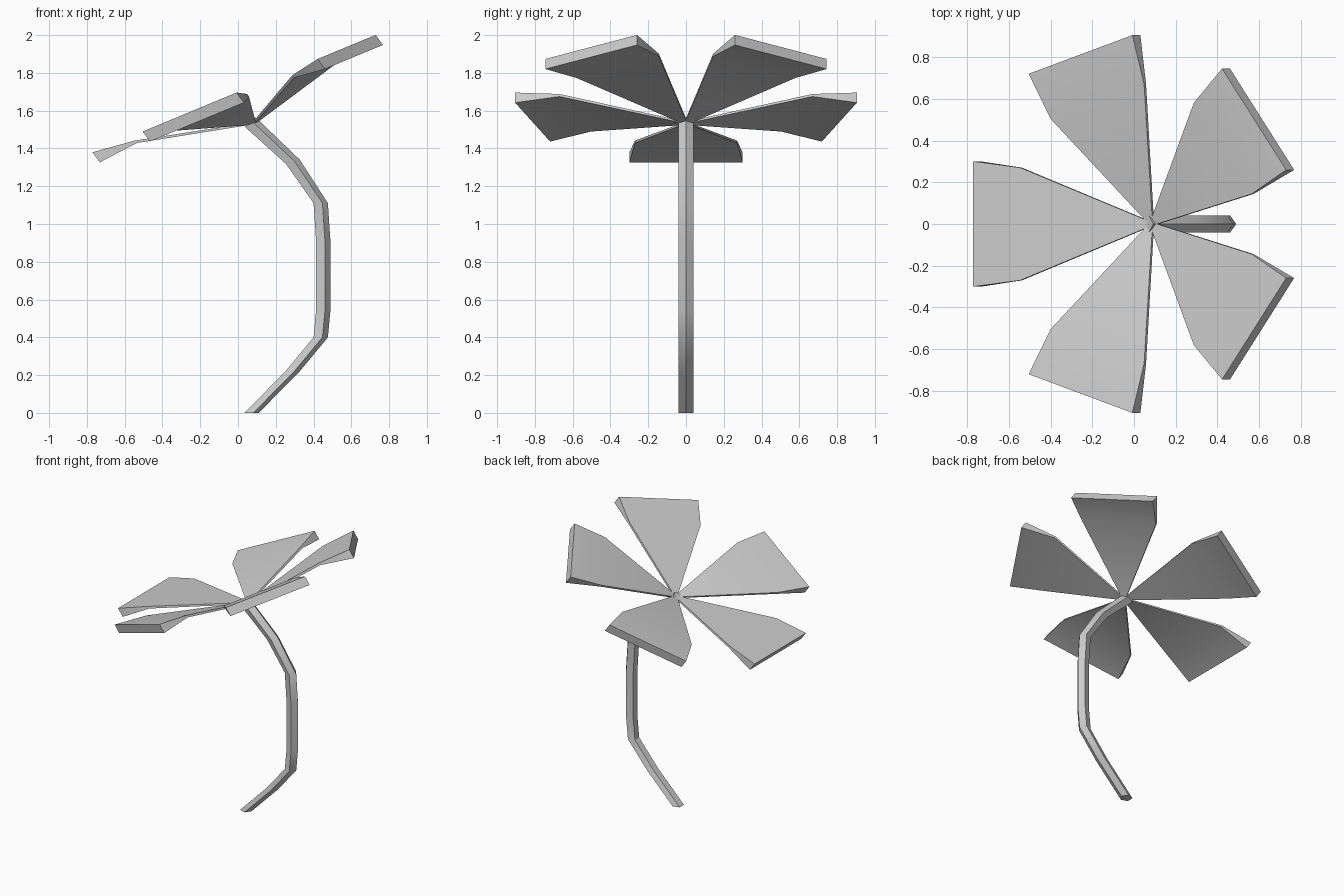
import bpy, bmesh
from math import sin, cos, pi, radians
from mathutils import Vector

if "Cube" in bpy.data.objects:
    bpy.data.objects.remove(bpy.data.objects["Cube"])


def finish(name, bm):
    bmesh.ops.recalc_face_normals(bm, faces=bm.faces)
    mesh = bpy.data.meshes.new(name)
    bm.to_mesh(mesh)
    bm.free()
    ob = bpy.data.objects.new(name, mesh)
    bpy.context.collection.objects.link(ob)
    bpy.ops.object.select_all(action='DESELECT')
    bpy.context.view_layer.objects.active = ob
    ob.select_set(True)
    bpy.ops.object.shade_smooth_by_angle(angle=radians(30))
    return ob


def loft(name, rings):
    """Skin a list of equal-length rings and cap both ends."""
    bm = bmesh.new()
    loops = [[bm.verts.new(p) for p in ring] for ring in rings]
    n = len(loops[0])
    for a, b in zip(loops, loops[1:]):
        for i in range(n):
            j = (i + 1) % n
            bm.faces.new((a[i], a[j], b[j], b[i]))
    bm.faces.new(loops[0])
    bm.faces.new(loops[-1])
    return finish(name, bm)


# Stem: five-sided section along a bent path (x, z, tilt of section)
path = [(.068, 0, 0), (.285, .22, 0), (.434, .40, 0), (.448, .55, 0),
        (.448, .90, 0), (.434, 1.11, 0), (.287, 1.328, .3), (.062, 1.537, .75)]
R = .042
loft("stem", [[(x + R * cos(a) * cos(t), R * sin(a), z + R * cos(a) * sin(t))
               for a in (2 * pi * k / 5 for k in range(5))] for x, z, t in path])

# Petals: wedge profile (radius, half width, top height, bottom height)
# laid out on a tilted flower head
CENTRE = Vector((.08, 0, 1.54))
U, V, H = Vector((.871, 0, .361)), Vector((0, 1, 0)), Vector((-.1065, 0, .148))
profile = [(.02, .018, .02, -.05), (.6165, .27, .84, .75), (.854, .30, 1, .64)]


def head_point(theta, r, t, h):
    u = r * cos(theta) - t * sin(theta)
    v = r * sin(theta) + t * cos(theta)
    return CENTRE + U * u + V * v + H * h


for k in range(5):
    theta = pi + 2 * pi * k / 5
    loft(f"petal_{k + 1}", [[head_point(theta, r, s * w, h) for s, h in
                             ((-1, lo), (1, lo), (1, hi), (-1, hi))]
                            for r, w, hi, lo in profile])
